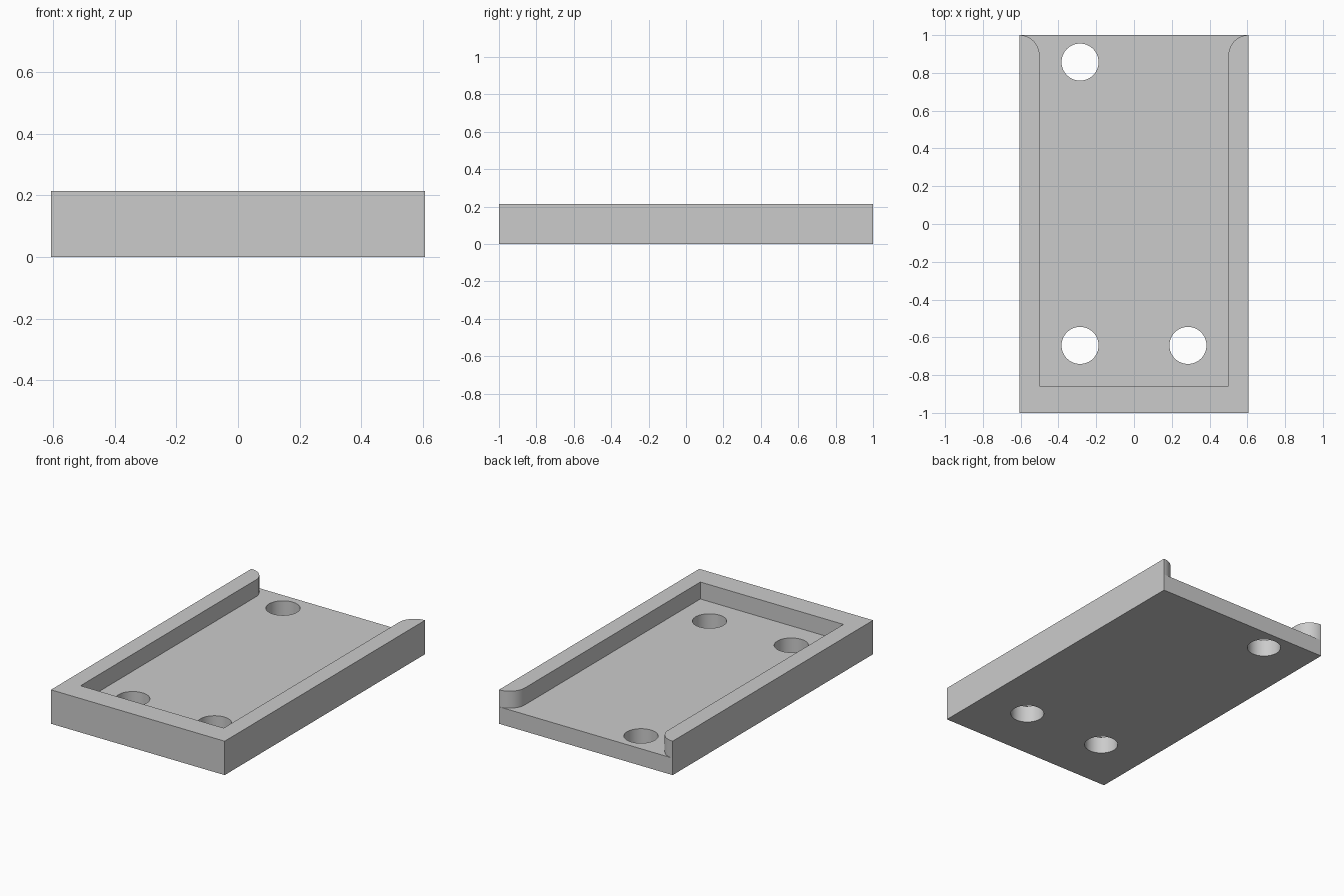
import bpy
import bmesh
from math import sin, cos, pi, radians

cube = bpy.data.objects.get("Cube")
if cube:
    bpy.data.objects.remove(cube)

U = 1 / 14                      # design unit
HALF_W, HALF_L = 8.5 * U, 1.0
HEIGHT, FLOOR = 3 * U, 1.5 * U
POCKET_X, POCKET_FRONT = 7 * U, -12 * U
ROUND = HALF_W - POCKET_X       # rounded wall ends
HOLE_R = 0.098
HOLES = [(-4 * U, 12 * U), (-4 * U, -9 * U), (4 * U, -9 * U)]

grey = bpy.data.materials.new("plain grey")
grey.use_nodes = True
colour = (0.6, 0.6, 0.6, 1)
grey.diffuse_color = colour
grey.node_tree.nodes["Principled BSDF"].inputs["Base Color"].default_value = colour

# Pocket outline, from the back right corner round the front to the back left
STEPS = 16
arc = [(HALF_W - ROUND * sin(a), HALF_L - ROUND + ROUND * cos(a))
       for a in (i * pi / 2 / STEPS for i in range(STEPS + 1))]
half = arc + [(POCKET_X, POCKET_FRONT)]
path = half + [(-x, y) for x, y in reversed(half)]

# Tray body: floor plate with a raised rim on three sides
bm = bmesh.new()
low = [bm.verts.new((x, y, FLOOR)) for x, y in path]
high = [bm.verts.new((x, y, HEIGHT)) for x, y in path]
base = [bm.verts.new((x, y, 0)) for x, y in
        [(HALF_W, HALF_L), (HALF_W, -HALF_L), (-HALF_W, -HALF_L), (-HALF_W, HALF_L)]]
front = [bm.verts.new((x, -HALF_L, HEIGHT)) for x in (HALF_W, -HALF_W)]

bm.faces.new(low)                                                # pocket floor
bm.faces.new(high + [front[1], front[0]])                        # rim top
for i in range(len(path) - 1):                                   # inner walls
    bm.faces.new((low[i], low[i + 1], high[i + 1], high[i]))
bm.faces.new(base)                                               # underside
bm.faces.new((base[1], base[2], front[1], front[0]))             # front
bm.faces.new((base[0], base[1], front[0], high[0], low[0]))      # left side
bm.faces.new((base[3], base[2], front[1], high[-1], low[-1]))    # right side
bm.faces.new((base[0], low[0], low[-1], base[3]))                # open back
bmesh.ops.recalc_face_normals(bm, faces=bm.faces)
mesh = bpy.data.meshes.new("tray")
bm.to_mesh(mesh)
bm.free()
mesh.materials.append(grey)
tray = bpy.data.objects.new("tray", mesh)
bpy.context.collection.objects.link(tray)

# Three through holes in the floor
cutters = []
for x, y in HOLES:
    bpy.ops.mesh.primitive_cylinder_add(vertices=64, radius=HOLE_R, depth=HEIGHT * 2,
                                        location=(x, y, FLOOR / 2))
    cutter = bpy.context.object
    cutter.name = "hole_cutter"
    cutter.hide_render = True
    cutter.data.materials.append(grey)
    cut = tray.modifiers.new("hole", 'BOOLEAN')
    cut.operation = 'DIFFERENCE'
    cut.solver = 'EXACT'
    cut.object = cutter
    cutters.append(cutter)

bpy.ops.object.select_all(action='DESELECT')
tray.select_set(True)
bpy.context.view_layer.objects.active = tray
for name in [m.name for m in tray.modifiers]:
    bpy.ops.object.modifier_apply(modifier=name)
for cutter in cutters:
    bpy.data.objects.remove(cutter)
bpy.ops.object.shade_smooth_by_angle(angle=radians(30))
